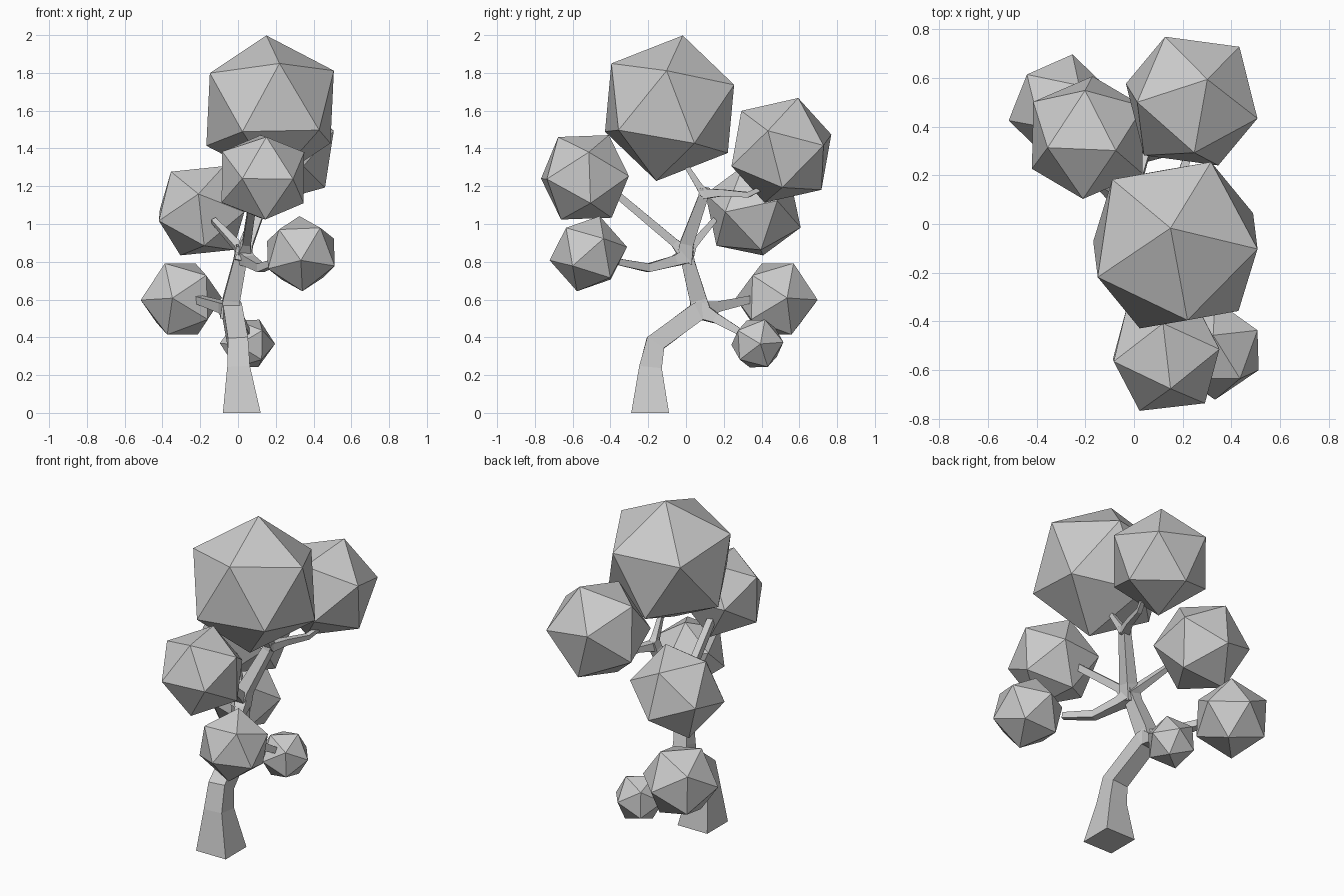
import bpy, bmesh
from mathutils import Vector, Matrix

if "Cube" in bpy.data.objects:
    bpy.data.objects.remove(bpy.data.objects["Cube"])

grey = bpy.data.materials.new("light_grey")
grey.diffuse_color = (0.6, 0.6, 0.6, 1)
grey.use_nodes = True
grey.node_tree.nodes["Principled BSDF"].inputs["Base Color"].default_value = grey.diffuse_color


def finish(bm, name):
    bmesh.ops.recalc_face_normals(bm, faces=bm.faces)
    me = bpy.data.meshes.new(name)
    bm.to_mesh(me)
    bm.free()
    me.materials.append(grey)
    ob = bpy.data.objects.new(name, me)
    bpy.context.collection.objects.link(ob)
    return ob


def frame(p, q):
    """Rotation whose z axis is p and whose x axis leans towards q."""
    z = Vector(p).normalized()
    q = Vector(q)
    x = (q - q.dot(z) * z).normalized()
    return Matrix((x, z.cross(x), z)).transposed()


def foliage(name, centre, radius, corner, neighbour):
    """Icosahedron turned so two adjacent corners point the given ways."""
    bm = bmesh.new()
    bmesh.ops.create_icosphere(bm, subdivisions=1, radius=radius)
    bm.verts.ensure_lookup_table()
    v0 = bm.verts[0]
    v1 = v0.link_edges[0].other_vert(v0)
    rot = frame(corner, neighbour) @ frame(v0.co, v1.co).transposed()
    for v in bm.verts:
        v.co = rot @ v.co + Vector(centre)
    finish(bm, name)


def limb(name, path):
    """Square tapered tube along (x, y, z, half width) points."""
    bm = bmesh.new()
    pts = [Vector(p[:3]) for p in path]
    rings = []
    for i, p in enumerate(pts):
        t = Vector((0, 0, 0))
        if i > 0:
            t += (p - pts[i - 1]).normalized()
        if i < len(pts) - 1:
            t += (pts[i + 1] - p).normalized()
        if p.z == 0:
            t = Vector((0, 0, 1))
        t.normalize()
        a = Vector((1, 0, 0))
        a = (a - a.dot(t) * t).normalized()
        b = t.cross(a)
        h = path[i][3]
        rings.append([bm.verts.new(p + a * h * s + b * h * u)
                      for s, u in ((-1, -1), (1, -1), (1, 1), (-1, 1))])
    for r, s in zip(rings, rings[1:]):
        for k in range(4):
            n = (k + 1) % 4
            bm.faces.new((r[k], r[n], s[n], s[k]))
    bm.faces.new(rings[0][::-1])
    bm.faces.new(rings[-1])
    finish(bm, name)


# foliage balls: centre, radius, two adjacent corner directions
foliage("foliage_top", (.17, -.087, 1.613), .392, (-.02, .07, .385), (.05, -.31, .24))
foliage("foliage_back_right", (.237, .505, 1.39), .298, (.065, .09, .28), (.275, -.075, .10))
foliage("foliage_back_left", (-.19, .355, 1.07), .268, (-.02, -.255, .09), (-.17, -.03, .21))
foliage("foliage_front_upper", (.132, -.535, 1.247), .257, (.018, -.14, .211), (-.012, .12, .229))
foliage("foliage_front_lower", (.333, -.517, .843), .208, (-.008, .06, .199), (0, .198, .04))
foliage("foliage_low_left", (-.3, .48, .603), .222, (.075, .09, .19), (-.103, -.095, .185))
foliage("foliage_low_small", (.05, .378, .367), .147, (.145, .016, -.002), (.06, .04, .128))

# trunk bends back to the first fork, then rises to the second and third
limb("trunk", [(.02, -.19, 0, .1), (.003, -.188, .24, .06), (0, -.162, .37, .053),
               (-.03, .06, .535, .05), (-.035, .11, .55, .045)])
limb("trunk_middle", [(-.04, .085, .51, .055), (-.035, .065, .6, .045),
                      (.01, .01, .8, .035), (.03, -.005, .88, .04)])
limb("trunk_upper", [(.025, -.01, .8, .042), (.045, .005, .9, .036),
                     (.14, .09, 1.14, .026), (.152, .1, 1.19, .026)])

# branches reaching into each ball
limb("branch_low_left", [(-.04, .09, .54, .045), (-.08, .16, .56, .028), (-.21, .34, .6, .02)])
limb("branch_low_small", [(-.03, .08, .54, .045), (0, .16, .5, .026), (.05, .3, .42, .017)])
limb("branch_front_lower", [(.03, 0, .83, .04), (.06, -.06, .805, .028),
                            (.12, -.2, .768, .022), (.21, -.36, .8, .017)])
limb("branch_front_upper", [(.03, 0, .84, .04), (.045, -.06, .9, .022), (.085, -.37, 1.16, .019)])
limb("branch_back_left", [(.03, 0, .84, .04), (0, .03, .88, .022), (-.13, .15, 1.02, .014)])
limb("twig_back_right", [(.15, .1, 1.16, .026), (.19, .19, 1.165, .018),
                         (.24, .33, 1.155, .014), (.265, .39, 1.185, .012)])
limb("twig_top", [(.15, .1, 1.16, .026), (.155, .07, 1.2, .018), (.165, -.0, 1.31, .012)])
